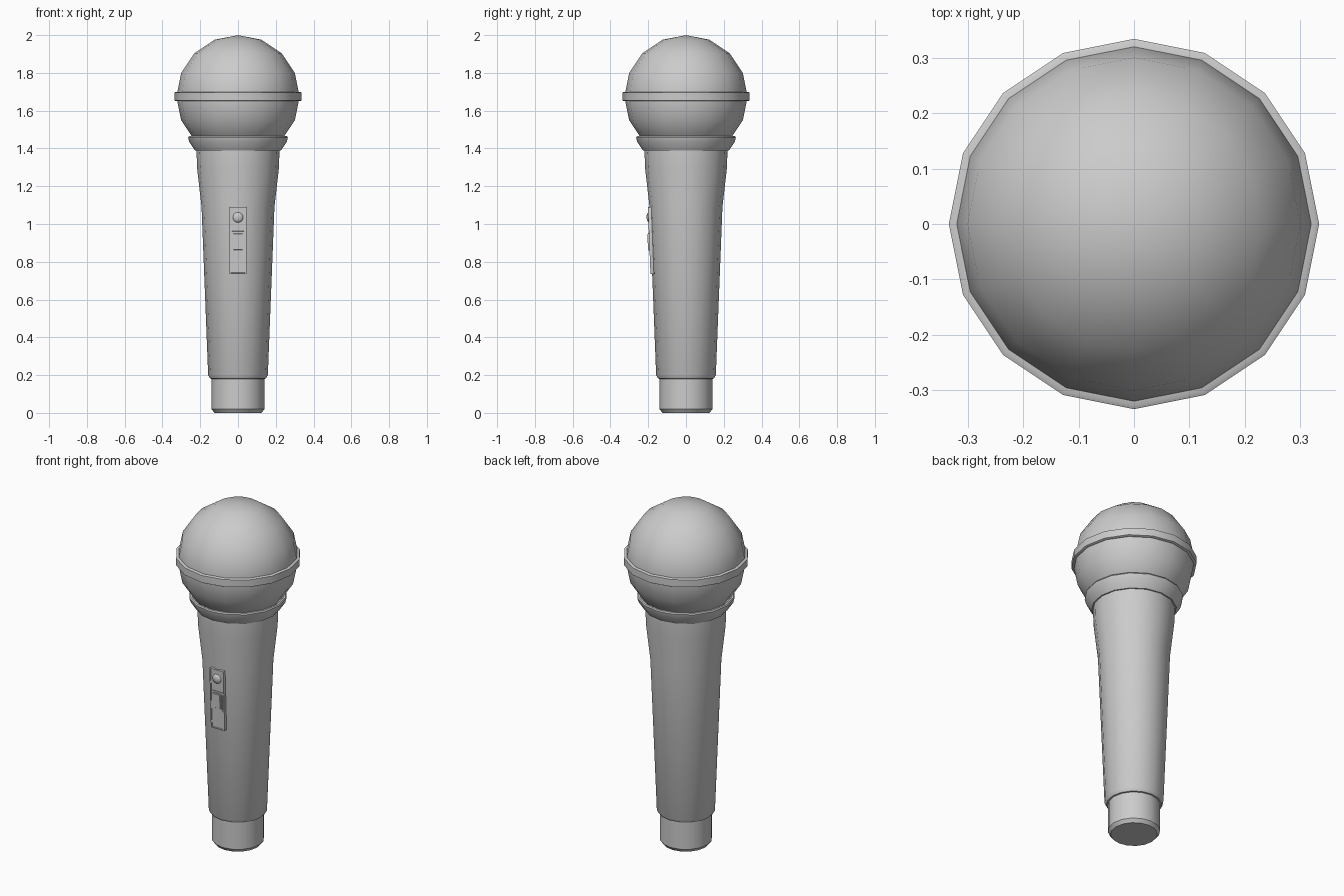
import bpy, bmesh, math
from mathutils import Matrix, Vector

if "Cube" in bpy.data.objects:
    bpy.data.objects.remove(bpy.data.objects["Cube"])

SIDES = 16
TILT = math.atan(0.035 / 0.89)      # slope of the handle wall


def finish(bm, name, angle=32):
    bmesh.ops.recalc_face_normals(bm, faces=bm.faces[:])
    me = bpy.data.meshes.new(name)
    bm.to_mesh(me)
    bm.free()
    me.shade_smooth()
    me.set_sharp_from_angle(angle=math.radians(angle))
    ob = bpy.data.objects.new(name, me)
    bpy.context.collection.objects.link(ob)
    return ob


def lathe(name, profile, closed=False, angle=32):
    """Revolve (radius, z) points about z; open profiles get end caps."""
    bm = bmesh.new()
    rings = []
    for r, z in profile:
        rings.append([bm.verts.new((r * math.cos(t), r * math.sin(t), z))
                      for t in (2 * math.pi * i / SIDES for i in range(SIDES))])
    pairs = list(zip(rings, rings[1:]))
    if closed:
        pairs.append((rings[-1], rings[0]))
    for a, b in pairs:
        for i in range(SIDES):
            j = (i + 1) % SIDES
            bm.faces.new((a[i], a[j], b[j], b[i]))
    if not closed:
        bm.faces.new(rings[0][::-1])
        bm.faces.new(rings[-1])
    return finish(bm, name, angle)


def wall_frame(z):
    """Frame on the sloped front wall of the handle at height z."""
    y = -(0.158 + 0.035 * (z - 0.2) / 0.89)
    return Matrix.Translation((0, y, z)) @ Matrix.Rotation(TILT, 4, 'X')


def panel(name, z0, z1, half_w, back, front, inset=0.0, step=0.0, bevel=0.004):
    """Box on the wall, its front face inset and pushed in or out."""
    bm = bmesh.new()
    bmesh.ops.create_cube(bm, size=1)
    bmesh.ops.scale(bm, vec=(2 * half_w, front + back, z1 - z0), verts=bm.verts)
    bmesh.ops.translate(bm, vec=(0, (back - front) / 2, 0), verts=bm.verts)
    face = min(bm.faces, key=lambda f: f.calc_center_median().y)
    side = [e for e in bm.edges if abs((e.verts[0].co - e.verts[1].co).y) > 1e-5]
    bmesh.ops.bevel(bm, geom=side, offset=bevel, segments=2, profile=0.5, affect='EDGES')
    face = min(bm.faces, key=lambda f: f.calc_center_median().y)
    if inset:
        bmesh.ops.inset_region(bm, faces=[face], thickness=inset, depth=0)
        if step:
            res = bmesh.ops.inset_region(bm, faces=[face], thickness=0.002, depth=step)
    bm.transform(wall_frame((z0 + z1) / 2))
    return finish(bm, name)


# Connector socket and handle
lathe("connector_base", [(0.125, 0), (0.14, 0.02), (0.14, 0.19)])
lathe("handle", [(0.138, 0.18), (0.148, 0.182), (0.158, 0.2), (0.193, 1.09),
                 (0.216, 1.29), (0.22, 1.39), (0.22, 1.41)])

# Collar below the grille
lathe("collar", [(0.21, 1.388), (0.227, 1.388), (0.258, 1.435), (0.264, 1.458),
                 (0.26, 1.465), (0.249, 1.465), (0.22, 1.43)], closed=True)

# Grille ball
bm = bmesh.new()
bmesh.ops.create_uvsphere(bm, u_segments=SIDES, v_segments=8, radius=0.326)
bm.transform(Matrix.Translation((0, 0, 1.674)))
finish(bm, "grille_ball")

# Band around the grille
lathe("grille_band", [(0.31, 1.65), (0.328, 1.65), (0.335, 1.654), (0.335, 1.696),
                      (0.328, 1.7), (0.31, 1.7)], closed=True)

# Switch plate with recessed face, sliding button
panel("switch_plate", 0.735, 1.09, 0.045, 0.02, 0.009, 0.007, -0.003)
panel("switch_surround", 0.85, 0.962, 0.036, 0.01, 0.0095, 0.003)
panel("switch_button", 0.86, 0.953, 0.029, 0.01, 0.014, 0.004, 0.003, 0.006)

# Indicator lamp: a shallow dome
bm = bmesh.new()
bmesh.ops.create_uvsphere(bm, u_segments=SIDES, v_segments=8, radius=0.028)
bmesh.ops.scale(bm, vec=(1, 1, 0.5), verts=bm.verts)
bm.transform(wall_frame(1.035) @ Matrix.Translation((0, -0.004, 0))
             @ Matrix.Rotation(math.pi / 2, 4, 'X'))
finish(bm, "indicator_lamp")
